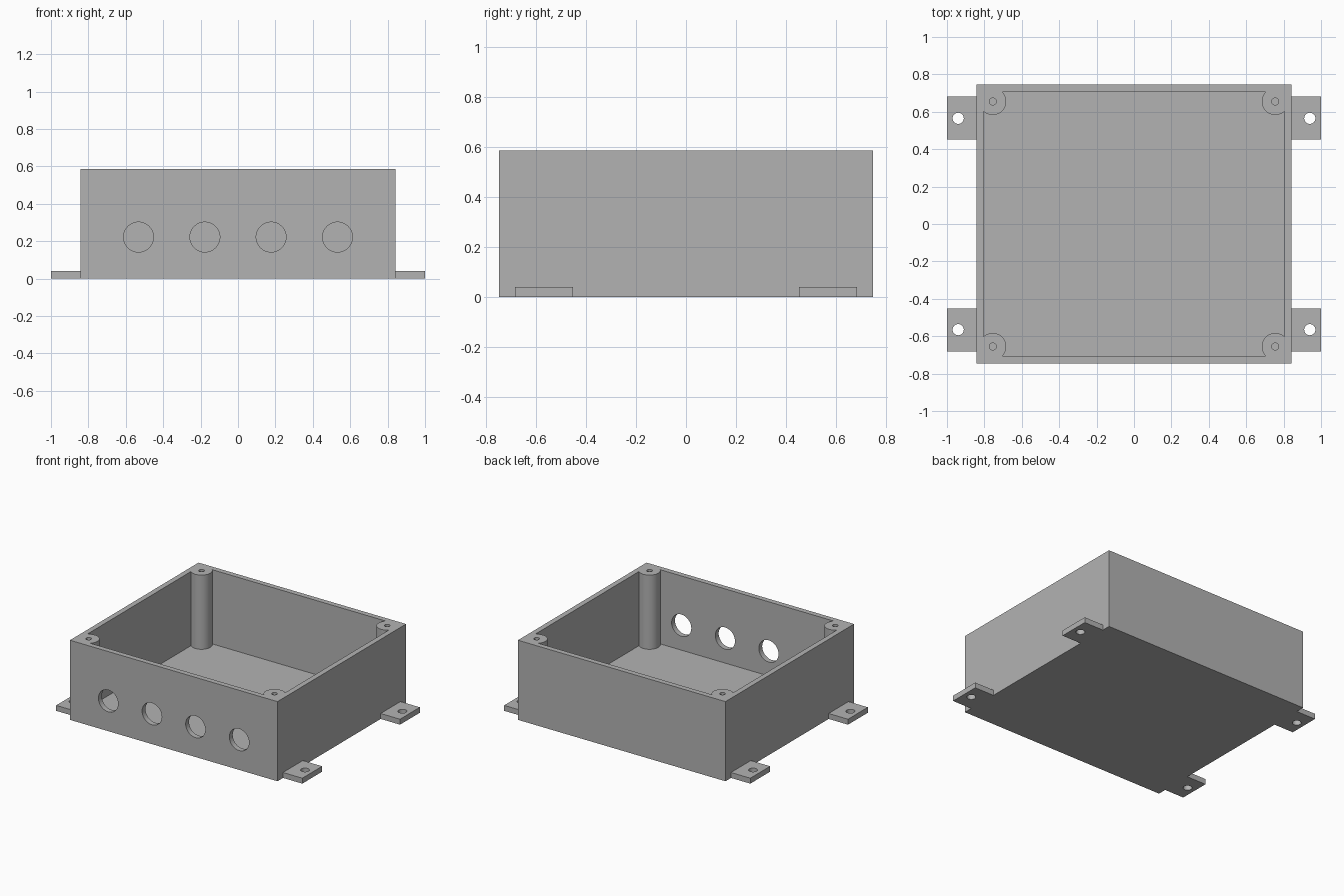
import bpy
import math

cube = bpy.data.objects.get("Cube")
if cube:
    bpy.data.objects.remove(cube, do_unlink=True)

# Main dimensions
W, D, H = 0.843, 0.746, 0.585      # half width, half depth, height
WALL, FLOOR = 0.039, 0.04
POST_X, POST_Y, POST_R = 0.755, 0.655, 0.072
CORNERS = [("front_right", -1, -1), ("front_left", 1, -1),
           ("back_right", -1, 1), ("back_left", 1, 1)]

grey = bpy.data.materials.new("light grey")
grey.use_nodes = True
COLOUR = (0.45, 0.45, 0.45, 1)
grey.diffuse_color = COLOUR
grey.node_tree.nodes["Principled BSDF"].inputs["Base Color"].default_value = COLOUR


def finish(name):
    obj = bpy.context.object
    obj.name = name
    obj.data.materials.append(grey)
    return obj


def box(name, lo, hi):
    """Box between two opposite corners."""
    centre = [(a + b) / 2 for a, b in zip(lo, hi)]
    bpy.ops.mesh.primitive_cube_add(size=1, location=centre)
    bpy.context.object.scale = [b - a for a, b in zip(lo, hi)]
    bpy.ops.object.transform_apply(location=True, rotation=False, scale=True)
    return finish(name)


def cylinder(name, radius, centre, depth, along_y=False, sides=48):
    tilt = (math.pi / 2, 0, 0) if along_y else (0, 0, 0)
    bpy.ops.mesh.primitive_cylinder_add(vertices=sides, radius=radius, depth=depth,
                                        location=centre, rotation=tilt)
    bpy.ops.object.transform_apply(location=True, rotation=True, scale=True)
    return finish(name)


def combine(target, tool, operation):
    """Apply a boolean and discard the tool."""
    mod = target.modifiers.new(operation.lower(), "BOOLEAN")
    mod.operation, mod.object, mod.solver = operation, tool, "EXACT"
    bpy.context.view_layer.objects.active = target
    bpy.ops.object.modifier_apply(modifier=mod.name)
    bpy.data.objects.remove(tool, do_unlink=True)


def smooth(obj):
    bpy.ops.object.select_all(action="DESELECT")
    obj.select_set(True)
    bpy.context.view_layer.objects.active = obj
    bpy.ops.object.shade_smooth_by_angle(angle=math.radians(30))


# Open box with a thin floor
body = box("enclosure_body", (-W, -D, 0), (W, D, H))
combine(body, box("cavity", (WALL - W, WALL - D, FLOOR), (W - WALL, D - WALL, H + 0.2)),
        "DIFFERENCE")

# Corner screw posts with blind holes
for corner, sx, sy in CORNERS:
    x, y = sx * POST_X, sy * POST_Y
    base = FLOOR / 2
    combine(body, cylinder("post", POST_R, (x, y, (base + H) / 2), H - base), "UNION")
    combine(body, cylinder("screw_hole", 0.019, (x, y, H), 0.8, sides=24), "DIFFERENCE")

# Row of cable holes in the front wall
for x in (-0.532, -0.177, 0.177, 0.532):
    combine(body, cylinder("cable_hole", 0.08, (x, -D, 0.222), 0.12, along_y=True),
            "DIFFERENCE")
smooth(body)

# Mounting tabs with through holes
for corner, sx, sy in CORNERS:
    xs = sorted((sx * W, sx * 1.0))
    ys = sorted((sy * 0.452, sy * 0.682))
    tab = box("mounting_tab_" + corner, (xs[0], ys[0], 0), (xs[1], ys[1], FLOOR))
    combine(tab, cylinder("tab_hole", 0.03, (sx * 0.94, sy * 0.565, FLOOR / 2), 0.2, sides=32),
            "DIFFERENCE")
    smooth(tab)
